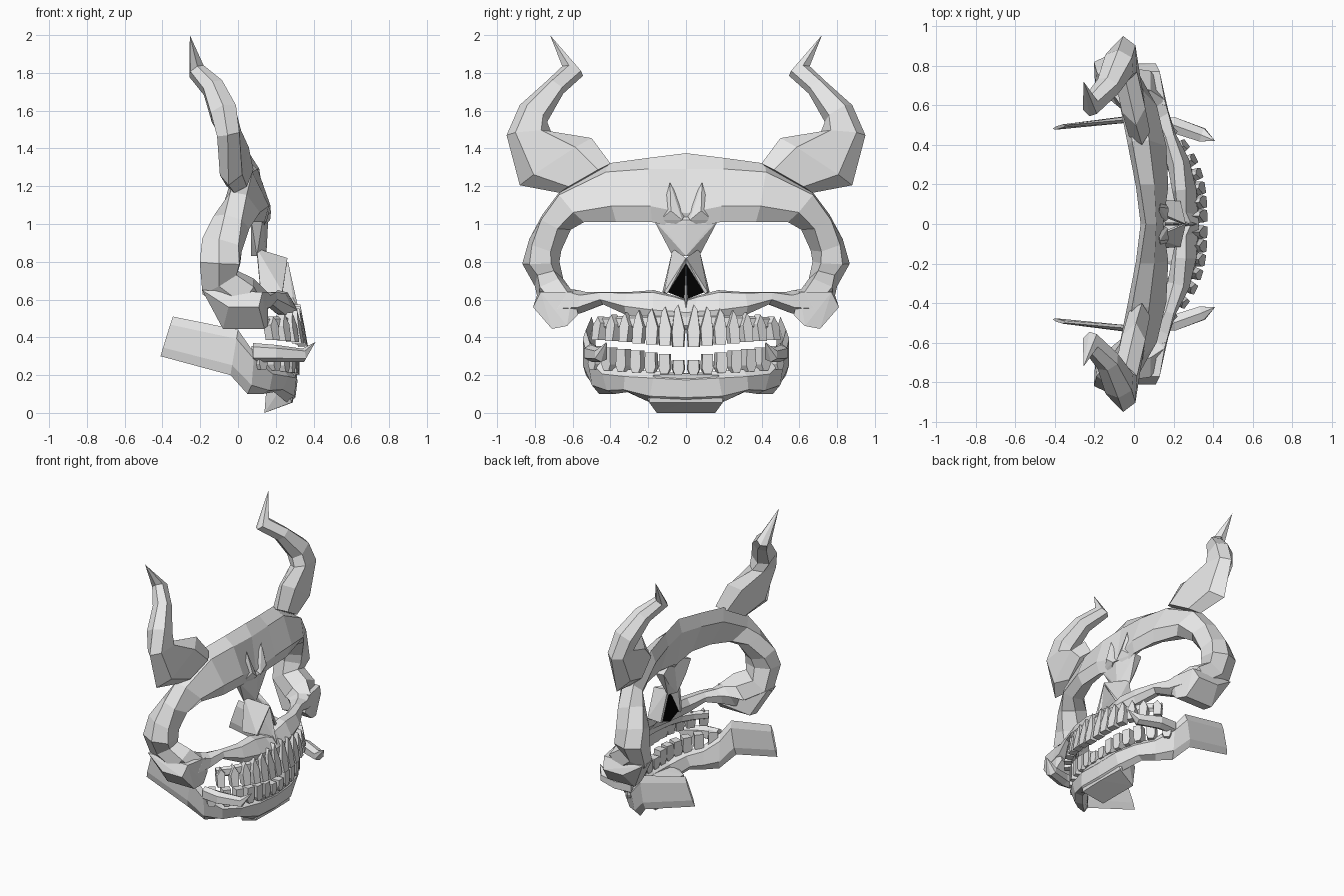
import bpy, bmesh
from math import atan
from mathutils import Vector, Matrix

cube = bpy.data.objects.get("Cube")
if cube:
    bpy.data.objects.remove(cube)


def make_material(name, value):
    mat = bpy.data.materials.new(name)
    mat.use_nodes = True
    colour = (value, value, value, 1)
    mat.diffuse_color = colour
    mat.node_tree.nodes["Principled BSDF"].inputs["Base Color"].default_value = colour
    return mat


bone = make_material("bone grey", .8)
black = make_material("nasal black", 0)


def finish(name, bm, mat=bone):
    """Clean the mesh, link it and mirror it across the middle plane."""
    bmesh.ops.remove_doubles(bm, verts=bm.verts, dist=.0005)
    bmesh.ops.recalc_face_normals(bm, faces=bm.faces)
    mesh = bpy.data.meshes.new(name)
    bm.to_mesh(mesh)
    bm.free()
    mesh.materials.append(mat)
    obj = bpy.data.objects.new(name, mesh)
    bpy.context.collection.objects.link(obj)
    mirror = obj.modifiers.new("Mirror", "MIRROR")
    mirror.use_axis = (False, True, False)
    return obj


def loft(name, rows):
    """Six-sided bar; each row holds an inner point, an outer point and half a thickness."""
    bm = bmesh.new()
    inner = [Vector(r[0:3]) for r in rows]
    outer = [Vector(r[3:6]) for r in rows]
    centre = [(a + b) / 2 for a, b in zip(inner, outer)]
    rings = []
    last = len(rows) - 1
    for i, row in enumerate(rows):
        along = centre[min(i + 1, last)] - centre[max(i - 1, 0)]
        across = outer[i] - inner[i]
        side = along.cross(across).normalized() * row[6]
        ring = []
        for t, s in ((0, 0), (.2, 1), (.78, 1), (1, 0), (.78, -1), (.2, -1)):
            p = inner[i] + across * t + side * s
            if centre[i].y == 0:
                p.y = 0
            ring.append(bm.verts.new(p))
        rings.append(ring)
    for a, b in zip(rings, rings[1:]):
        for k in range(6):
            n = (k + 1) % 6
            bm.faces.new((a[k], a[n], b[n], b[k]))
    for ring, c in ((rings[0], centre[0]), (rings[-1], centre[-1])):
        if c.y != 0:
            bm.faces.new(ring)
    return finish(name, bm)


def hull(name, points, mat=bone):
    bm = bmesh.new()
    for p in points:
        bm.verts.new(p)
    bmesh.ops.convex_hull(bm, input=bm.verts)
    return finish(name, bm, mat)


# Brow, outer eye socket and cheekbone in one sweep
loft("eye_socket_frame", [
    (.12, 0, .97, .06, 0, 1.375, .04),
    (.15, .18, 1.01, .03, .2, 1.35, .05),
    (.14, .37, 1.01, -.01, .42, 1.32, .06),
    (.08, .54, 1.01, -.04, .67, 1.17, .07),
    (0, .61, .97, -.07, .76, 1.05, .085),
    (-.07, .66, .86, -.1, .83, .92, .1),
    (-.09, .67, .8, -.1, .867, .79, .105),
    (-.09, .65, .71, -.1, .8, .67, .105),
    (.02, .61, .655, .02, .78, .58, .1),
    (.09, .57, .65, .08, .66, .5, .08),
    (.12, .53, .64, .12, .55, .53, .06),
    (.16, .44, .64, .18, .44, .575, .04),
    (.2, .3, .64, .25, .32, .52, .045),
    (.21, .17, .65, .3, .17, .49, .04),
    (.22, .06, .62, .32, .04, .49, .03),
    (.25, 0, .6, .32, 0, .49, .03),
])
hull("cheek_knob", [(-.19, .67, .65), (-.19, .78, .65), (-.08, .63, .46), (-.08, .71, .445),
                    (-.05, .81, .56), (.16, .63, .46), (.14, .71, .445), (.11, .81, .56),
                    (.13, .77, .64), (.16, .6, .64), (.15, .57, .52)])

# Horns
loft("horn", [
    (.04, .40, 1.32, -.02, .67, 1.165, .055),
    (.01, .5, 1.455, -.05, .88, 1.205, .06),
    (-.04, .715, 1.49, -.055, .95, 1.47, .06),
    (-.07, .735, 1.54, -.08, .88, 1.63, .07),
    (-.13, .65, 1.69, -.135, .74, 1.755, .055),
    (-.225, .545, 1.785, -.215, .655, 1.835, .04),
    (-.255, .72, 2, -.255, .72, 2, 0),
])

# Nose bridge and brow creases
hull("nose_bridge", [(.1, 0, 1.08), (.16, 0, 1.02), (.14, .1, .96), (.07, .1, .93), (.13, .17, 1.02),
                     (.07, .16, 1.02), (.1, .07, .83), (.15, 0, .83), (.07, 0, .83)])
hull("brow_crease", [(.13, .085, 1.22), (.175, .08, 1.07), (.17, .02, 1.02),
                     (.12, .1, .97), (.14, .14, 1.02), (.12, 0, 1.06)])

# Hollow nose: thin walls, dark recess and dividing ridge
hull("nose_wall", [(.262, 0, .82), (.1, .07, .87), (.235, .115, .64), (.12, .125, .64),
                   (.245, 0, .79), (.1, .055, .84), (.235, .1, .63), (.12, .105, .63)])
hull("nose_recess", [(.135, 0, .82), (.135, .1, .64), (.135, 0, .6),
                     (.13, 0, .82), (.13, .1, .64), (.13, 0, .6)], black)
hull("nose_ridge", [(.265, 0, .8), (.29, .01, .61), (.32, 0, .55), (.14, .006, .6),
                    (.14, 0, .8)])


def arch(y):
    """Forward position of the dental arch and its turn at a sideways offset."""
    r = y / .46
    return .33 - .16 * r ** 3, atan(.48 * r * r / .46)


# Gums that carry the upper teeth
gum = []
for i in range(7):
    y = i * .077
    x = arch(y)[0] - .02
    gum.append((x - .01, y, .53 - .004 * i, x, y, .44, .02))
loft("upper_gum", gum)


def add_tooth(bm, y, x, turn, profile, depth, lean):
    """Extrude a tooth outline and set it on the arch."""
    frame = Matrix.Translation((x, y, 0)) @ Matrix.Rotation(turn, 4, "Z")
    base = profile[2][1]
    front = [bm.verts.new(frame @ Vector((depth + lean * (base - z), s * .85, z))) for s, z in profile]
    back = [bm.verts.new(frame @ Vector((-depth + lean * (base - z), s, z))) for s, z in profile]
    bm.faces.new(front)
    bm.faces.new(back)
    for k in range(len(profile)):
        n = (k + 1) % len(profile)
        bm.faces.new((front[k], front[n], back[n], back[k]))


# Upper teeth: pointed roots, longer towards the middle
bm = bmesh.new()
for i in range(7):
    y = .041 + .069 * i
    x, turn = arch(y)
    w = .038 if i < 3 else .033
    low = .35 + .006 * i
    top = .575 - .011 * i
    add_tooth(bm, y, x, turn, [(-w * .85, low), (w * .85, low), (w, low + .08),
                               (w * .6, top - .03), (0, top), (-w, low + .09)], .026, .18)
finish("upper_teeth", bm)

# Lower teeth: short blocks rising towards the sides
bm = bmesh.new()
for i in range(7):
    y = .04 + .073 * i
    x, turn = arch(y)
    w = .035
    low = .2 + .005 * i
    top = .28 if i == 0 else .305 + .008 * i
    add_tooth(bm, y, x - .035, turn, [(-w * .6, low), (w * .6, low), (w, low + .03),
                                      (w * .9, top), (-w * .9, top), (-w, low + .03)], .03, 0)
finish("lower_teeth", bm)

# Lower jaw with its rear branches
loft("lower_jaw", [
    (-.345, .5, .51, -.41, .48, .3, .008),
    (0, .53, .44, -.04, .53, .2, .016),
    (.07, .5, .34, .05, .46, .1, .035),
    (.16, .42, .25, .13, .38, .1, .045),
    (.24, .3, .23, .19, .31, .11, .045),
    (.28, .16, .22, .26, .19, .055, .035),
    (.29, 0, .21, .27, 0, .05, .03),
])
hull("chin", [(.315, 0, .21), (.305, .17, .2), (.285, .195, .055), (.29, 0, .055),
              (.14, .155, 0), (.14, 0, 0), (.15, .19, .13), (.15, 0, .13), (.24, .23, .15)])

# Side tusks pointing forwards
loft("tusk", [
    (.08, .5, .37, .08, .5, .27, .03),
    (.2, .5, .36, .2, .5, .27, .04),
    (.34, .45, .34, .35, .45, .27, .035),
    (.41, .42, .375, .41, .42, .375, 0),
])
